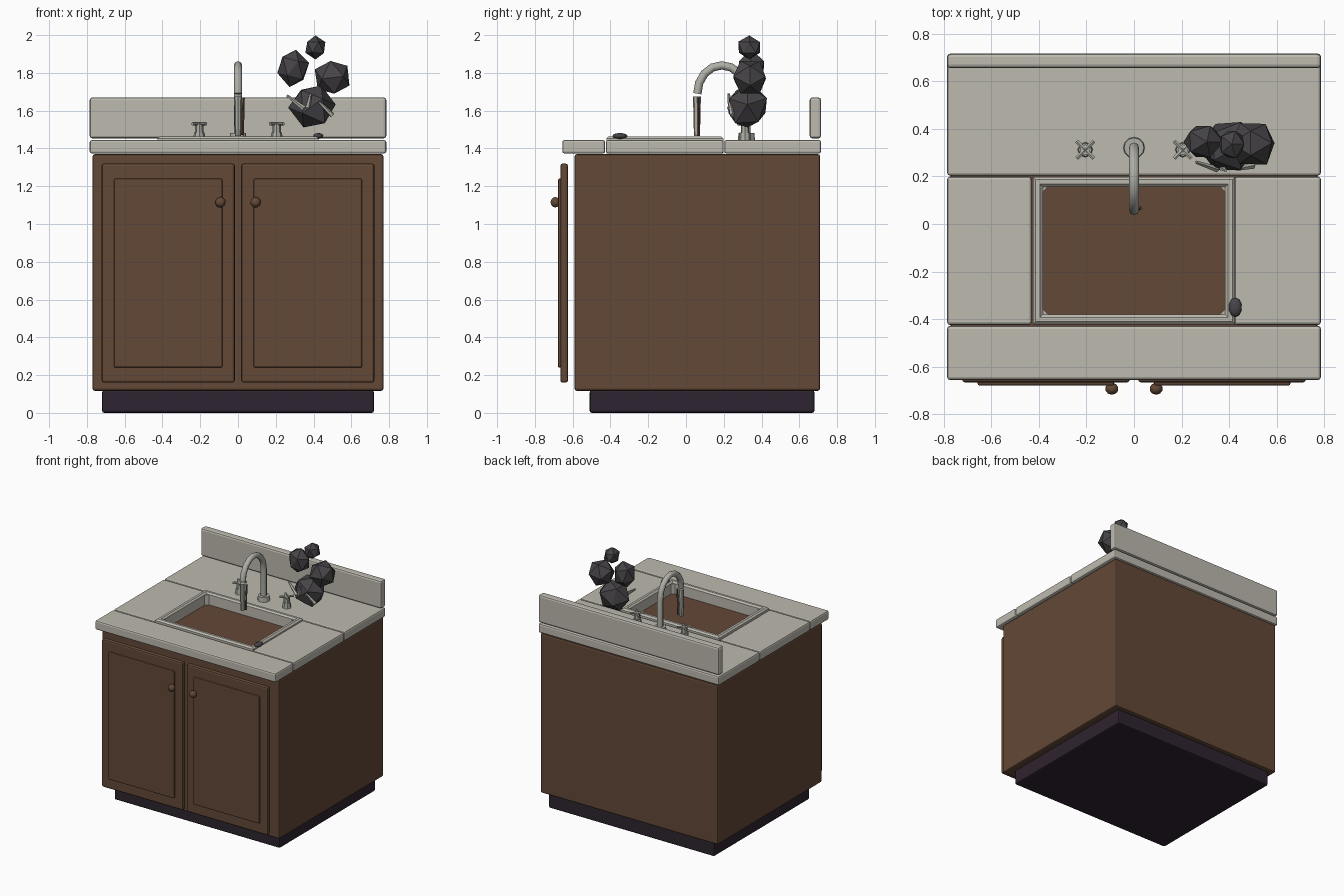
import bpy, bmesh, math, random
from mathutils import Vector, Matrix

if "Cube" in bpy.data.objects:
    bpy.data.objects.remove(bpy.data.objects["Cube"])
random.seed(4)


def material(name, rgb):
    m = bpy.data.materials.new(name)
    m.use_nodes = True
    m.diffuse_color = (*rgb, 1)
    m.node_tree.nodes["Principled BSDF"].inputs["Base Color"].default_value = (*rgb, 1)
    return m


WOOD = material("brown wood", (0.125, 0.065, 0.038))
STONE = material("pale stone", (0.51, 0.49, 0.43))
METAL = material("grey metal", (0.43, 0.43, 0.385))
BASE = material("dark plum", (0.027, 0.017, 0.029))
ROCK = material("charcoal", (0.062, 0.057, 0.062))


def finish(name, bm, mat, smooth=False):
    bmesh.ops.recalc_face_normals(bm, faces=bm.faces[:])
    mesh = bpy.data.meshes.new(name)
    bm.to_mesh(mesh)
    bm.free()
    mesh.materials.append(mat)
    if smooth:
        for p in mesh.polygons:
            p.use_smooth = True
    ob = bpy.data.objects.new(name, mesh)
    bpy.context.collection.objects.link(ob)
    return ob


def box(name, lo, hi, mat, bevel=0.012):
    lo, hi = Vector(lo), Vector(hi)
    bm = bmesh.new()
    bmesh.ops.create_cube(bm, size=1, matrix=Matrix.Translation((lo + hi) / 2)
                          @ Matrix.Diagonal((*(hi - lo), 1)))
    bmesh.ops.bevel(bm, geom=bm.edges[:], offset=bevel, segments=2,
                    profile=0.5, affect='EDGES')
    return finish(name, bm, mat)


def rod(name, a, b, r1, r2, mat, sides=8):
    a, b = Vector(a), Vector(b)
    turn = (b - a).to_track_quat('Z', 'Y').to_matrix().to_4x4()
    bm = bmesh.new()
    bmesh.ops.create_cone(bm, cap_ends=True, segments=sides, radius1=r1, radius2=r2,
                          depth=(b - a).length, matrix=Matrix.Translation((a + b) / 2) @ turn)
    return finish(name, bm, mat)


def chunk(name, centre, size, mat, subdivisions=1, jitter=0.0, tilt=0.0):
    bm = bmesh.new()
    bmesh.ops.create_icosphere(bm, subdivisions=subdivisions, radius=1)
    for v in bm.verts:
        v.co *= 1 + random.uniform(-jitter, jitter)
    bm.transform(Matrix.Translation(centre) @ Matrix.Diagonal((*size, 1))
                 @ Matrix.Rotation(tilt, 4, 'Y'))
    return finish(name, bm, mat, subdivisions > 1)


# Cabinet body and recessed plinth
box("plinth", (-0.72, -0.51, 0), (0.72, 0.68, 0.12), BASE)
box("cabinet_body", (-0.77, -0.59, 0.117), (0.77, 0.71, 1.37), WOOD)

# Mirrored doors with raised panels and knobs
for side, s in (("left", 1), ("right", -1)):
    def span(a, b):
        return sorted((s * a, s * b))
    x0, x1 = span(0.017, 0.722)
    box(side + "_door", (x0, -0.665, 0.16), (x1, -0.625, 1.32), WOOD)
    x0, x1 = span(0.083, 0.657)
    box(side + "_door_panel", (x0, -0.678, 0.24), (x1, -0.655, 1.24), WOOD, 0.008)
    chunk(side + "_knob", (s * 0.093, -0.692, 1.115), (0.028, 0.025, 0.028), WOOD, 2)
    rod(side + "_knob_stem", (s * 0.093, -0.67, 1.115), (s * 0.093, -0.69, 1.115),
        0.014, 0.014, WOOD)

# Countertop slabs around the sink, and the backsplash
TOP = 1.445
box("front_counter", (-0.785, -0.655, 1.373), (0.785, -0.428, TOP), STONE)
box("back_counter", (-0.785, 0.203, 1.373), (0.785, 0.715, TOP), STONE)
box("left_counter", (0.422, -0.424, 1.373), (0.785, 0.199, TOP), STONE)
box("right_counter", (-0.785, -0.424, 1.373), (-0.43, 0.199, TOP), STONE)
box("backsplash", (-0.785, 0.655, 1.453), (0.785, 0.715, 1.67), STONE, 0.014)

# Sink rim: rectangular rings lofted along a cross-section of (inset, height)
profile = [(0, 1.372), (0, 1.452), (0.012, 1.464), (0.03, 1.464),
           (0.042, 1.452), (0.042, 1.372)]
bm = bmesh.new()
rings = []
for inset, z in profile:
    x, y = 0.425 - inset, 0.31 - inset
    rings.append([bm.verts.new((sx * x, -0.112 + sy * y, z))
                  for sx, sy in ((-1, -1), (1, -1), (1, 1), (-1, 1))])
for a, b in zip(rings, rings[1:] + rings[:1]):
    for i in range(4):
        j = (i + 1) % 4
        bm.faces.new((a[i], a[j], b[j], b[i]))
finish("sink_rim", bm, STONE)

# Small fillets in the corners of the sink opening
for sx in (-1, 1):
    for sy in (-1, 1):
        cx, cy = sx * 0.383, -0.112 + sy * 0.268
        rod("sink_corner", (cx, cy, 1.372), (cx, cy, 1.45), 0.022, 0.022, STONE, 4)

# Gooseneck faucet
curve = bpy.data.curves.new("faucet_neck", 'CURVE')
curve.dimensions = '3D'
curve.bevel_depth = 0.022
curve.bevel_resolution = 2
curve.use_fill_caps = True
path = [(0.32, 1.45)] + [(0.19 + 0.13 * math.cos(t * math.pi / 8),
                          1.69 + 0.15 * math.sin(t * math.pi / 8)) for t in range(9)]
spline = curve.splines.new('POLY')
spline.points.add(len(path) - 1)
for p, (y, z) in zip(spline.points, path):
    p.co = (0, y, z, 1)
neck = bpy.data.objects.new("faucet_neck", curve)
bpy.context.collection.objects.link(neck)
curve.materials.append(METAL)
bpy.ops.object.select_all(action='DESELECT')
neck.select_set(True)
bpy.context.view_layer.objects.active = neck
bpy.ops.object.convert(target='MESH')
rod("faucet_base", (0, 0.32, TOP), (0, 0.32, 1.482), 0.045, 0.042, METAL, 12)
rod("faucet_spout", (0, 0.058, 1.465), (0, 0.058, 1.675), 0.016, 0.021, METAL)
rod("spout_sliver", (0.022, 0.066, 1.47), (0.03, 0.066, 1.67), 0.009, 0.006, WOOD, 4)

# Cross-handled taps
for side, x in (("left", 0.205), ("right", -0.205)):
    rod(side + "_tap_base", (x, 0.312, TOP), (x, 0.312, 1.485), 0.032, 0.028, METAL)
    rod(side + "_tap_stem", (x, 0.312, 1.48), (x, 0.312, 1.535), 0.022, 0.022, METAL)
    for d in (-0.036, 0.036):
        rod(side + "_tap_bar", (x - 0.036, 0.312 - d, 1.53),
            (x + 0.036, 0.312 + d, 1.53), 0.009, 0.009, METAL, 6)

# Cluster of floating faceted chunks with pale splinters
chunk("low_chunk", (0.395, 0.325, 1.625), (0.125, 0.115, 0.125), ROCK, 1, 0.06, 0.4)
chunk("left_chunk", (0.50, 0.34, 1.775), (0.105, 0.1, 0.105), ROCK, 1, 0.06, 0.9)
chunk("right_chunk", (0.29, 0.345, 1.825), (0.085, 0.08, 0.1), ROCK, 1, 0.06, 0.2)
chunk("top_chunk", (0.41, 0.335, 1.935), (0.06, 0.067, 0.065), ROCK, 1, 0.04)
chunk("counter_pebble", (0.425, -0.35, 1.466), (0.028, 0.041, 0.016), ROCK, 2)
for a, b in (((0.26, 0.26, 1.68), (0.35, 0.23, 1.61)),
             ((0.385, 0.225, 1.69), (0.37, 0.235, 1.62)),
             ((0.43, 0.23, 1.645), (0.50, 0.245, 1.575))):
    rod("splinter", a, b, 0.007, 0.014, METAL, 5)
